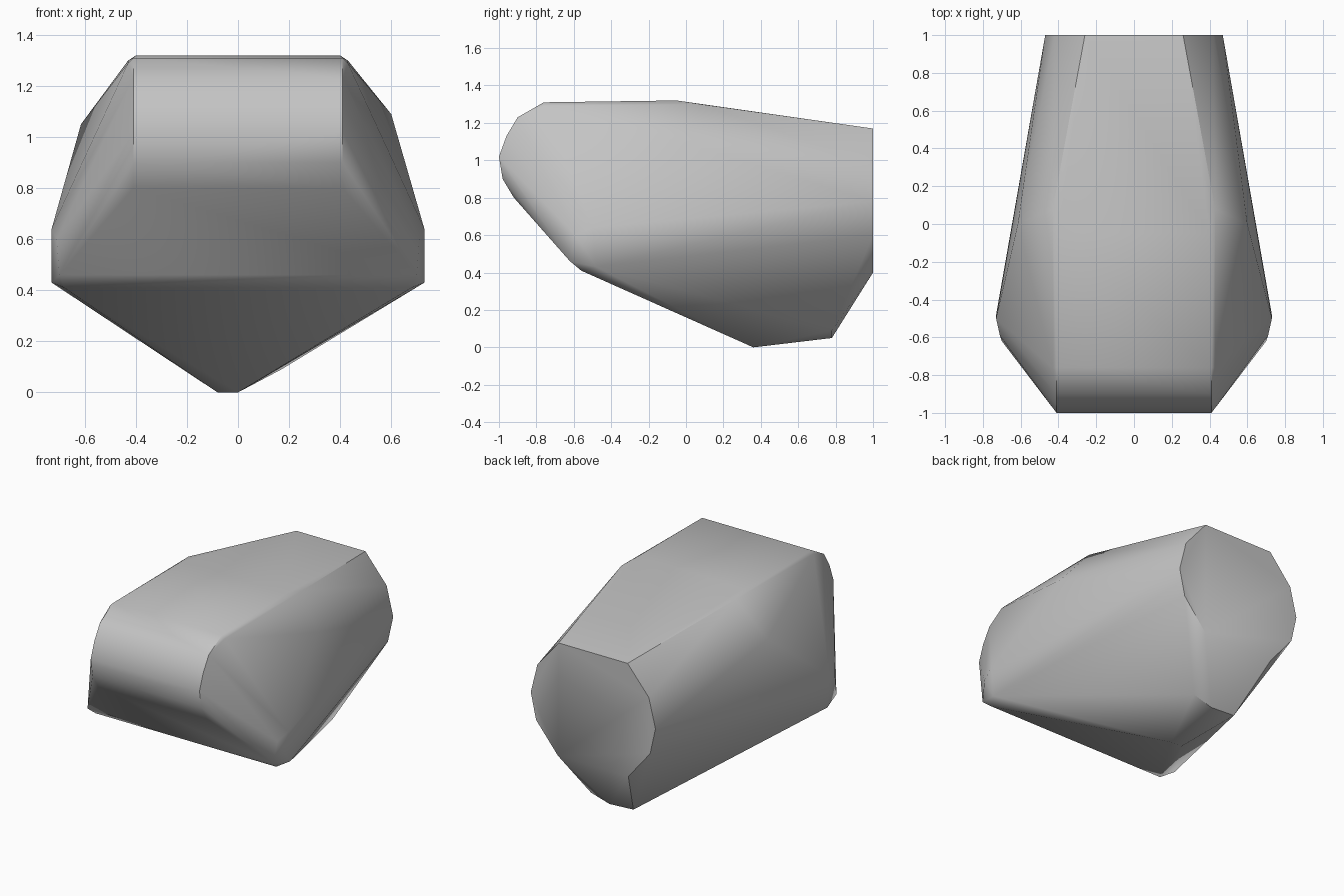
import bpy
import bmesh
from math import radians

default_cube = bpy.data.objects.get("Cube")
if default_cube:
    bpy.data.objects.remove(default_cube, do_unlink=True)


def make_material(name, value):
    material = bpy.data.materials.new(name)
    material.use_nodes = True
    colour = (value, value, value, 1)
    material.diffuse_color = colour
    material.node_tree.nodes["Principled BSDF"].inputs["Base Color"].default_value = colour
    return material


def mirrored(points):
    """Repeat each point on the left and right of the centre plane."""
    return [(side * x, y, z) for x, y, z in points for side in (-1, 1)]


def convex_shell(name, points, material):
    """Wrap a taut convex skin around the given corner points."""
    mesh = bpy.data.meshes.new(name)
    bm = bmesh.new()
    for point in points:
        bm.verts.new(point)
    hull = bmesh.ops.convex_hull(bm, input=bm.verts[:])
    spare = [v for v in hull["geom_interior"] + hull["geom_unused"]
             if isinstance(v, bmesh.types.BMVert) and not v.link_faces]
    bmesh.ops.delete(bm, geom=list(set(spare)), context="VERTS")
    bmesh.ops.dissolve_limit(bm, angle_limit=radians(1), verts=bm.verts[:], edges=bm.edges[:])
    bmesh.ops.recalc_face_normals(bm, faces=bm.faces[:])
    bm.to_mesh(mesh)
    bm.free()
    mesh.materials.append(material)
    shell = bpy.data.objects.new(name, mesh)
    bpy.context.collection.objects.link(shell)
    bpy.ops.object.select_all(action="DESELECT")
    shell.select_set(True)
    bpy.context.view_layer.objects.active = shell
    bpy.ops.object.shade_smooth_by_angle(angle=radians(40))
    return shell


# Rounded nose, swept across the width
nose_profile = [(-.76, 1.31), (-.9, 1.23), (-.96, 1.13), (-1, 1.02), (-.98, .9), (-.92, .8)]
nose = mirrored([(.41, y, z) for y, z in nose_profile])
nose += mirrored([(.43, -.76, 1.29), (.43, -.95, 1.05)])

# Roof corners and shoulder bulges
roof = mirrored([(.4, -.05, 1.32), (.43, .08, 1.3)])
shoulders = [(-.615, 0, 1.05), (.6, 0, 1.09)]

# Widest cheeks low on the sides
cheeks = mirrored([(.73, -.5, .64), (.73, -.48, .43), (.71, -.59, .6),
                   (.7, -.62, .46), (.68, -.56, .41)])

# Flat rear opening outline
rear = mirrored([(.26, 1, 1.17), (.42, 1, .98), (.47, 1, .78), (.43, 1, .6), (.265, 1, .4)])

# Short keel underneath
keel = [(-.08, .36, 0), (0, .36, 0), (-.15, .78, .06), (.03, .78, .05), (.17, .78, .09)]

convex_shell("body_shell", nose + roof + shoulders + cheeks + rear + keel,
             make_material("light grey", .55))
